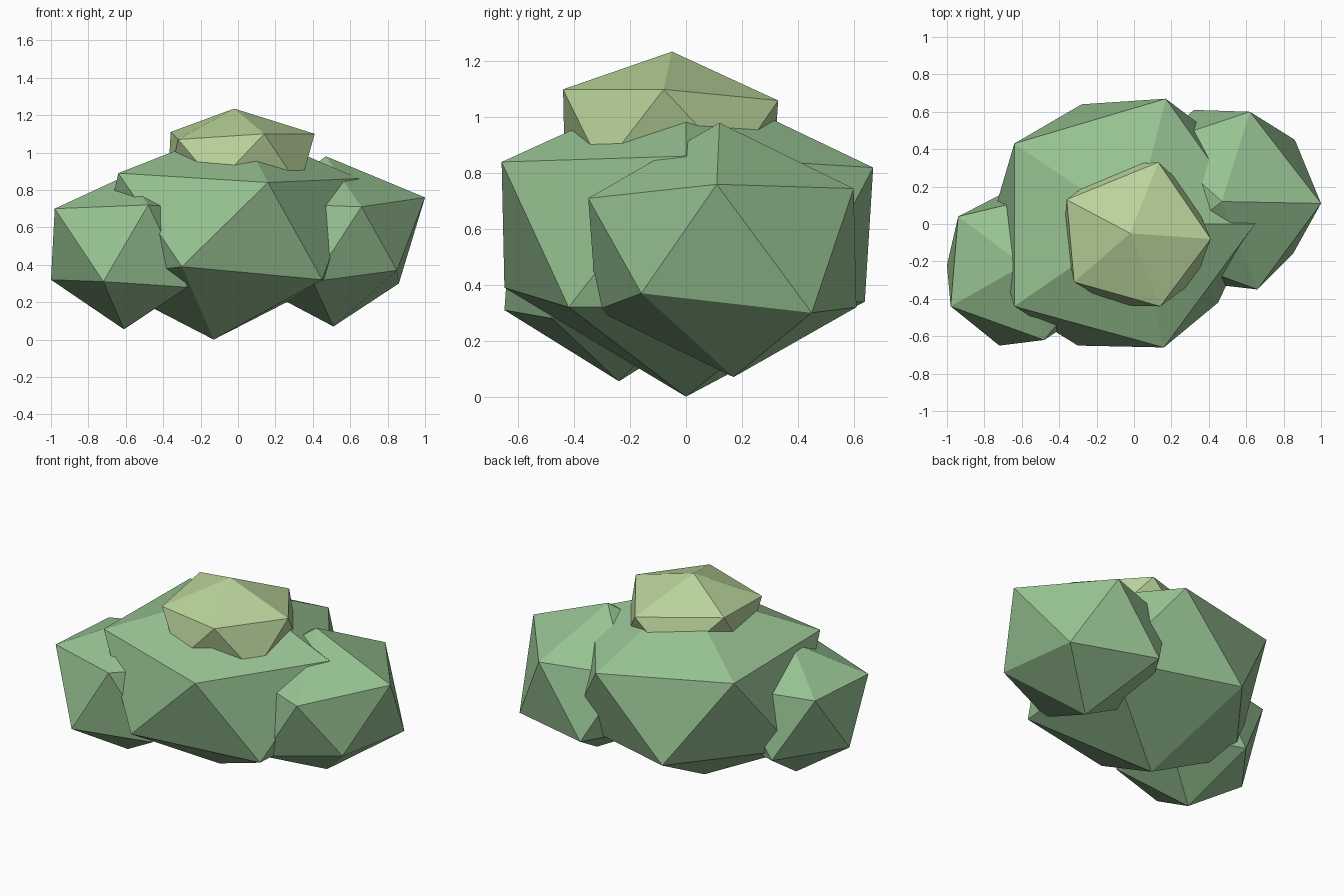
import bpy, bmesh
from mathutils import Vector


def material(name, rgb):
    mat = bpy.data.materials.new(name)
    mat.diffuse_color = (*rgb, 1)
    return mat


def leaf_clump(name, centre, radii, mat, corners):
    """Squashed 20-sided ball; each listed corner pulls its nearest vertex to it."""
    bm = bmesh.new()
    bmesh.ops.create_icosphere(bm, subdivisions=1, radius=1)
    for v in bm.verts:
        v.co = Vector(c + r * p for c, r, p in zip(centre, radii, v.co))
    rest = {v: v.co.copy() for v in bm.verts}
    for corner in map(Vector, corners):
        nearest = min(rest, key=lambda v: (rest[v] - corner).length)
        nearest.co = corner
    mesh = bpy.data.meshes.new(name)
    bm.to_mesh(mesh)
    bm.free()
    mesh.materials.append(mat)
    obj = bpy.data.objects.new(name, mesh)
    bpy.context.collection.objects.link(obj)


green = material("leaf_green", (0.31, 0.54, 0.29))
light = material("leaf_light", (0.49, 0.66, 0.33))

# Large middle clump
leaf_clump("main_clump", (-0.06, 0, 0.595), (0.79, 0.78, 0.595), green, [
    (-0.13, 0, 0), (0, 0, 1.14),
    (-0.64, -0.44, 0.89), (-0.64, 0.43, 0.88), (0.16, -0.66, 0.84), (0.17, 0.67, 0.82),
    (-0.30, -0.65, 0.39), (0.45, -0.42, 0.32), (-0.28, 0.64, 0.34)])

# Small clump on the left, towards the front
leaf_clump("left_clump", (-0.585, -0.235, 0.5), (0.47, 0.46, 0.44), green, [
    (-0.61, -0.24, 0.055), (-0.59, -0.22, 0.88),
    (-0.94, 0.04, 0.70), (-0.98, -0.44, 0.70), (-0.48, -0.62, 0.72),
    (-1.0, -0.22, 0.32), (-0.72, -0.65, 0.31), (-0.27, -0.48, 0.28)])

# Medium clump on the right, towards the back
leaf_clump("right_clump", (0.50, 0.14, 0.525), (0.52, 0.56, 0.455), green, [
    (0.51, 0.17, 0.07), (0.47, 0.12, 0.98),
    (1.0, 0.11, 0.76), (0.66, -0.35, 0.71), (0.62, 0.60, 0.745),
    (0.85, -0.16, 0.37), (0.86, 0.45, 0.30), (0.32, 0.61, 0.32), (0.40, -0.32, 0.31)])

# Flat pale clump on top
leaf_clump("top_clump", (0, -0.06, 0.955), (0.42, 0.44, 0.28), light, [
    (-0.02, -0.05, 1.235),
    (-0.36, 0.13, 1.11), (-0.32, -0.31, 1.07), (0.14, -0.44, 1.10),
    (0.41, -0.08, 1.10), (0.13, 0.33, 1.06), (0.33, -0.30, 0.815)])
